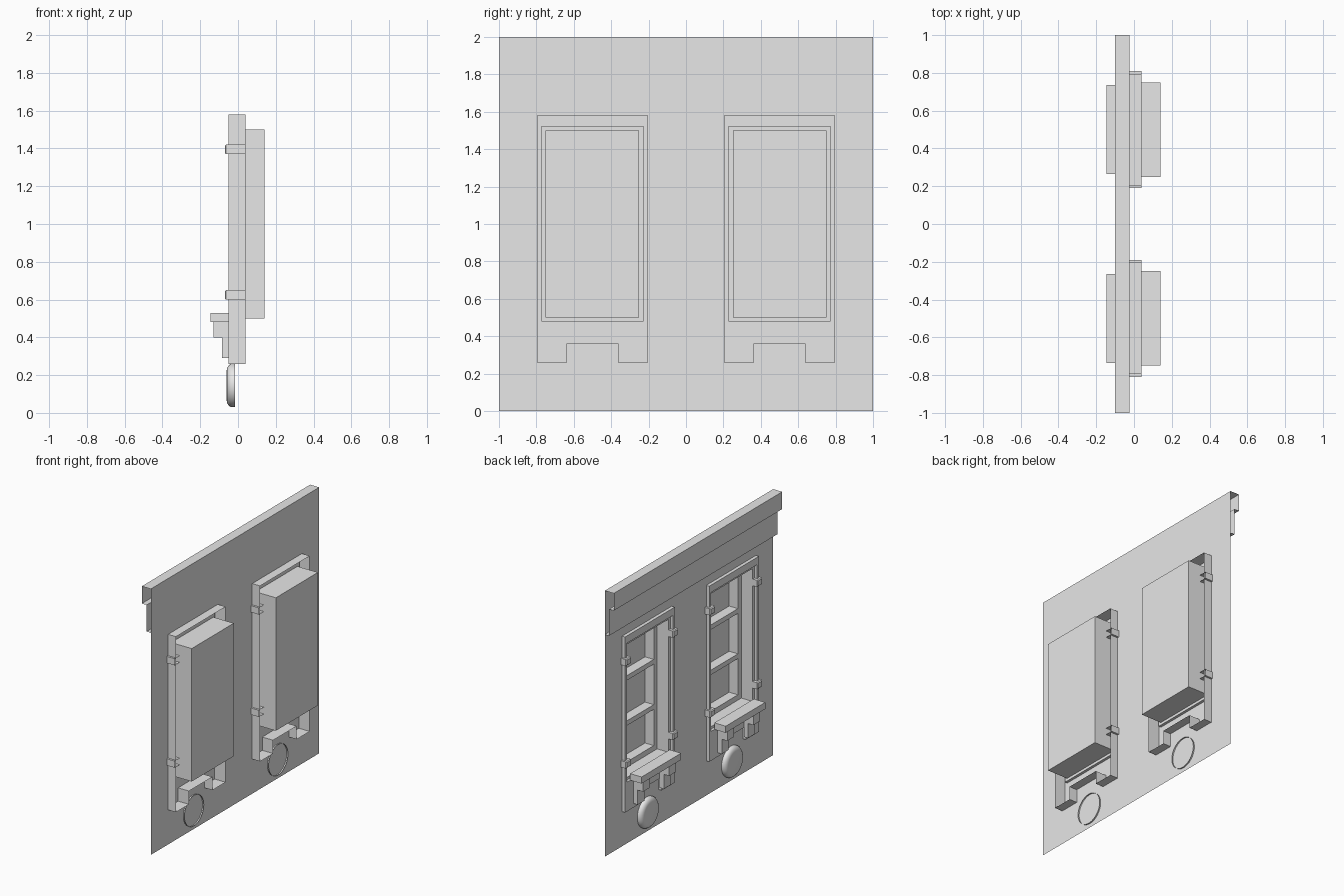
import bpy, bmesh, math
from mathutils import Vector

cube = bpy.data.objects.get("Cube")
if cube:
    bpy.data.objects.remove(cube)

plaster = bpy.data.materials.new("pale_plaster")
plaster.use_nodes = True
plaster.diffuse_color = (0.8, 0.8, 0.8, 1)
plaster.node_tree.nodes["Principled BSDF"].inputs["Base Color"].default_value = (0.8, 0.8, 0.8, 1)

WALL_X, FRONT_X, REAR_X, PANE_X = -0.025, -0.05, 0.04, 0.14


def finish(name, bm, smooth=False, outward=True):
    if outward:
        bmesh.ops.recalc_face_normals(bm, faces=bm.faces)
    mesh = bpy.data.meshes.new(name)
    bm.to_mesh(mesh)
    bm.free()
    mesh.materials.append(plaster)
    obj = bpy.data.objects.new(name, mesh)
    bpy.context.scene.collection.objects.link(obj)
    if smooth:
        bpy.ops.object.select_all(action='DESELECT')
        obj.select_set(True)
        bpy.context.view_layer.objects.active = obj
        bpy.ops.object.shade_smooth_by_angle(angle=math.radians(35))
    return obj


def rect(y0, y1, z0, z1):
    return [(y0, z0), (y1, z0), (y1, z1), (y0, z1)]


def ring(bm, outline, x):
    return [bm.verts.new((x, y, z)) for y, z in outline]


def loft(bm, sections, front=True, rear=False):
    """Join outlines placed along x; optionally cap the ends."""
    rings = [ring(bm, outline, x) for outline, x in sections]
    for a, b in zip(rings, rings[1:]):
        for i in range(len(a)):
            j = (i + 1) % len(a)
            bm.faces.new((a[i], a[j], b[j], b[i]))
    if front:
        bm.faces.new(rings[0])
    if rear:
        bm.faces.new(rings[-1])


def box(bm, x0, x1, y0, y1, z0, z1, rear=True):
    r = rect(y0, y1, z0, z1)
    loft(bm, [(r, x0), (r, x1)], True, rear)


def sheet(bm, outlines, x):
    """Flat sheet facing -x; outlines after the first are holes."""
    edges = []
    for outline in outlines:
        v = ring(bm, outline, x)
        edges += [bm.edges.new((v[i], v[(i + 1) % len(v)])) for i in range(len(v))]
    made = bmesh.ops.triangle_fill(bm, use_beauty=True, use_dissolve=False,
                                   edges=edges, normal=Vector((-1, 0, 0)))
    for f in made["geom"]:
        if isinstance(f, bmesh.types.BMFace):
            f.normal_update()
            if f.normal.x > 0:
                f.normal_flip()


def surround(c):
    """Outer window outline, with two feet and a raised middle."""
    half = [(0.14, 0.36), (0.14, 0.26), (0.295, 0.26), (0.295, 1.58)]
    return [(c + y, z) for y, z in half] + [(c - y, z) for y, z in reversed(half)]


centres = {"right_end": -0.5, "left_end": 0.5}

# Wall sheet, open behind each window surround
bm = bmesh.new()
sheet(bm, [rect(-1, 1, 0, 2)] + [surround(c) for c in centres.values()], WALL_X)
finish("wall", bm, outward=False)

# Stepped cornice, open at its ends
bm = bmesh.new()
profile = [(WALL_X, 2), (-0.1, 2), (-0.1, 1.87), (-0.06, 1.87), (-0.06, 1.67), (WALL_X, 1.67)]
ends = [[bm.verts.new((x, y, z)) for x, z in profile] for y in (-1, 1)]
for i in range(len(profile) - 1):
    bm.faces.new((ends[0][i], ends[0][i + 1], ends[1][i + 1], ends[1][i]))
finish("cornice", bm)

for side, c in centres.items():
    # Surround: face, outer edge and moulded opening
    opening = rect(c - 0.25, c + 0.25, 0.5, 1.5)
    lip = rect(c - 0.272, c + 0.272, 0.48, 1.525)
    bm = bmesh.new()
    sheet(bm, [surround(c), lip], FRONT_X)
    loft(bm, [(surround(c), FRONT_X), (surround(c), REAR_X)], front=False)
    loft(bm, [(lip, FRONT_X), (lip, -0.03), (opening, -0.03)], front=False)
    bmesh.ops.remove_doubles(bm, verts=bm.verts, dist=0.0001)
    finish(f"{side}_window_surround", bm)

    # Recess closed by the pane
    bm = bmesh.new()
    loft(bm, [(opening, -0.03), (opening, PANE_X)], front=False, rear=True)
    finish(f"{side}_window_recess", bm)

    # Sash stiles, rails and cross bars
    bm = bmesh.new()
    sash_x = 0.065
    sash_in = rect(c - 0.21, c + 0.21, 0.54, 1.46)
    loft(bm, [(opening, sash_x), (sash_in, sash_x), (sash_in, PANE_X - 0.002)], front=False)
    for z in (0.83, 1.17):
        box(bm, sash_x, PANE_X - 0.002, c - 0.21, c + 0.21, z - 0.018, z + 0.018)
    finish(f"{side}_window_sash", bm)

    # Clasps wrapping the surround, open at the rear
    bm = bmesh.new()
    for s in (-1, 1):
        y0, y1 = sorted((c + s * 0.25, c + s * 0.31))
        for z in (0.6, 1.37):
            inner = rect(y0 + 0.006, y1 - 0.006, z + 0.006, z + 0.044)
            outer = rect(y0, y1, z, z + 0.05)
            loft(bm, [(inner, -0.07), (outer, -0.064), (outer, REAR_X)])
    finish(f"{side}_clasps", bm)

    # Sill slab
    bm = bmesh.new()
    box(bm, -0.145, FRONT_X, c - 0.235, c + 0.235, 0.48, 0.53)
    finish(f"{side}_sill", bm)

    # Stepped brackets below the sill
    bm = bmesh.new()
    for s in (-1, 1):
        y0, y1 = sorted((c + s * 0.115, c + s * 0.195))
        box(bm, -0.13, FRONT_X, y0, y1, 0.4, 0.48)
        box(bm, -0.085, FRONT_X, y0, y1, 0.29, 0.4)
    finish(f"{side}_brackets", bm)

    # Round medallion with a rounded rim
    bm = bmesh.new()
    turns = [2 * math.pi * i / 32 for i in range(32)]
    sections = [([(c + r * math.cos(t), 0.145 + r * math.sin(t)) for t in turns], x)
                for r, x in ((0.08, -0.06), (0.095, -0.057), (0.108, -0.048),
                             (0.115, -0.035), (0.115, -0.015))]
    loft(bm, sections)
    finish(f"{side}_medallion", bm, smooth=True)
